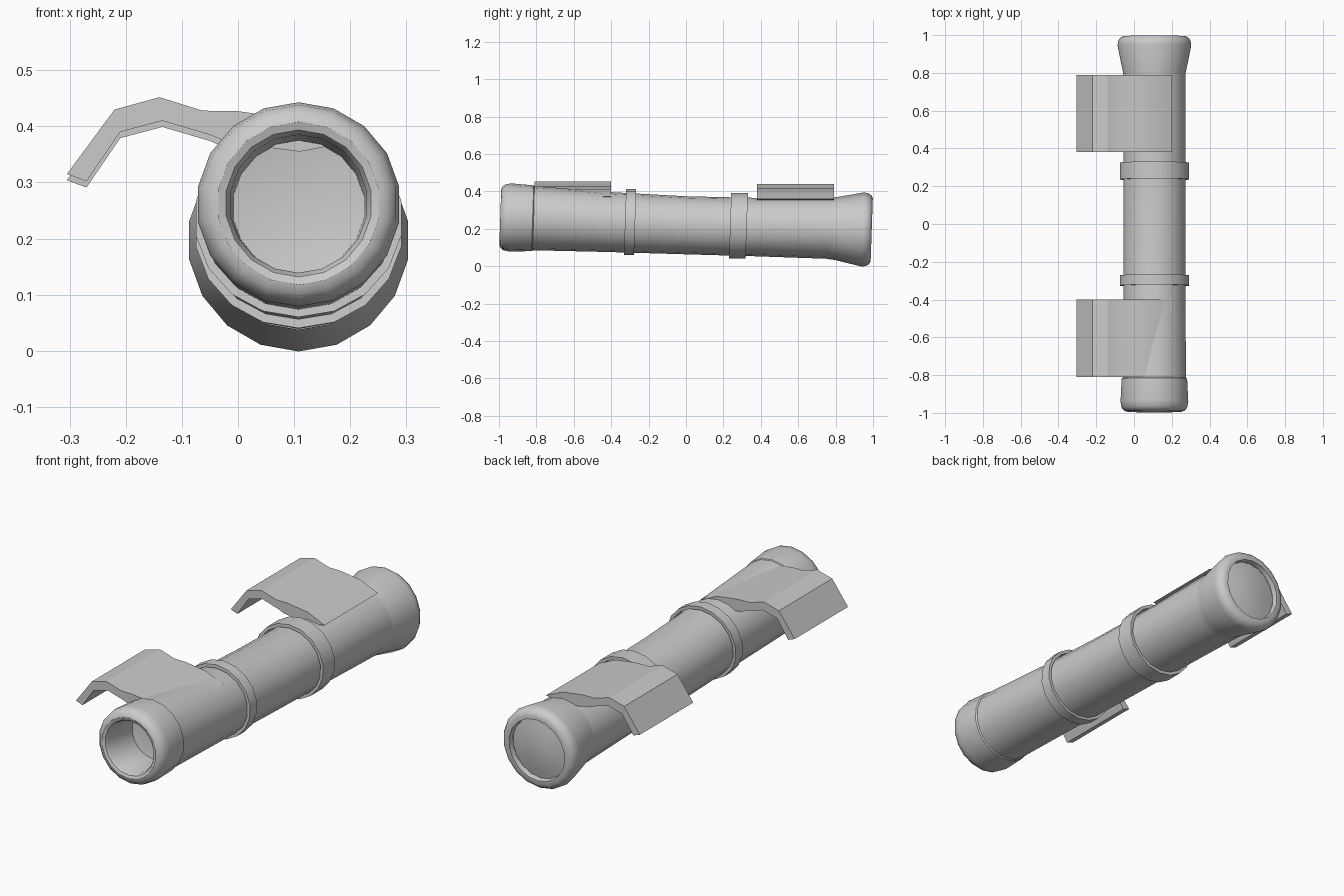
import bpy, bmesh
from math import sin, cos, pi

if "Cube" in bpy.data.objects:
    bpy.data.objects.remove(bpy.data.objects["Cube"])

SIDES = 18
CX = 0.108
TILT = 0.034


def finish(bm, name, angle=35):
    bmesh.ops.recalc_face_normals(bm, faces=bm.faces)
    mesh = bpy.data.meshes.new(name)
    bm.to_mesh(mesh)
    bm.free()
    ob = bpy.data.objects.new(name, mesh)
    bpy.context.collection.objects.link(ob)
    bpy.ops.object.select_all(action='DESELECT')
    ob.select_set(True)
    bpy.context.view_layer.objects.active = ob
    bpy.ops.object.shade_smooth_by_angle(angle=angle * pi / 180)
    return ob


def lathe(name, stations, closed=False):
    """Loft 18-sided rings (y, centre z, radius x, radius z) along the tilted axis."""
    bm = bmesh.new()
    rings = []
    for y, cz, rx, rz in stations:
        ring = []
        for i in range(SIDES):
            a = 2 * pi * i / SIDES
            dz = rz * cos(a)
            ring.append(bm.verts.new((CX + rx * sin(a), y + TILT * dz, cz + dz)))
        rings.append(ring)
    pairs = list(zip(rings, rings[1:]))
    if closed:
        pairs.append((rings[-1], rings[0]))
    for r0, r1 in pairs:
        for i in range(SIDES):
            j = (i + 1) % SIDES
            bm.faces.new((r0[i], r0[j], r1[j], r1[i]))
    bmesh.ops.remove_doubles(bm, verts=bm.verts, dist=0.0005)
    return finish(bm, name)


def axis_z(y):
    return 0.229 - TILT * y


def round_part(name, profile, closed=False):
    return lathe(name, [(y, axis_z(y), r, r) for y, r in profile], closed)


# Main tube, slightly pinched in the middle
lathe("tube", [(-0.83, 0.258, 0.170, 0.172), (-0.40, 0.236, 0.167, 0.160),
               (0.0, 0.219, 0.167, 0.155), (0.36, 0.210, 0.167, 0.156),
               (0.79, 0.204, 0.168, 0.165)])

# Rounded eyepiece with a deep hollow
round_part("eyepiece", [(-0.81, 0.165), (-0.82, 0.176), (-0.94, 0.182), (-0.972, 0.176),
                        (-0.989, 0.160), (-0.993, 0.145), (-0.988, 0.131), (-0.972, 0.123),
                        (-0.80, 0.118), (-0.78, 0.0)])

# Flared front housing with its rim and recessed lens
round_part("objective_bell", [(0.77, 0.165), (0.80, 0.168), (0.945, 0.198), (0.968, 0.195),
                              (0.984, 0.185), (0.993, 0.170), (0.993, 0.150), (0.968, 0.146)])
round_part("lens", [(0.966, 0.147), (0.976, 0.10), (0.983, 0.05), (0.985, 0.0)])

# Two clamping bands
for name, y0, y1 in (("rear_band", -0.326, -0.272), ("front_band", 0.236, 0.325)):
    cz = axis_z((y0 + y1) / 2) - 0.003
    lathe(name, [(y0, cz, 0.172, 0.160), (y0, cz, 0.186, 0.176),
                 (y1, cz, 0.186, 0.176), (y1, cz, 0.172, 0.160)], True)

# Two hooked mounting clips: one section, extruded along y
SECTION = [(-0.305, 0.315), (-0.22, 0.430), (-0.14, 0.452), (-0.063, 0.428), (0.0, 0.427),
           (0.11, 0.412), (0.20, 0.372), (0.11, 0.355), (-0.02, 0.372), (-0.05, 0.385),
           (-0.135, 0.410), (-0.21, 0.390), (-0.27, 0.302)]
for name, y0, y1, drop in (("rear_clip", -0.81, -0.40, 0.0), ("front_clip", 0.38, 0.79, 0.011)):
    bm = bmesh.new()
    face = bm.faces.new([bm.verts.new((x, y0, z - drop)) for x, z in SECTION])
    ext = bmesh.ops.extrude_face_region(bm, geom=[face])
    bmesh.ops.translate(bm, vec=(0, y1 - y0, 0),
                        verts=[v for v in ext["geom"] if isinstance(v, bmesh.types.BMVert)])
    finish(bm, name, 30)
